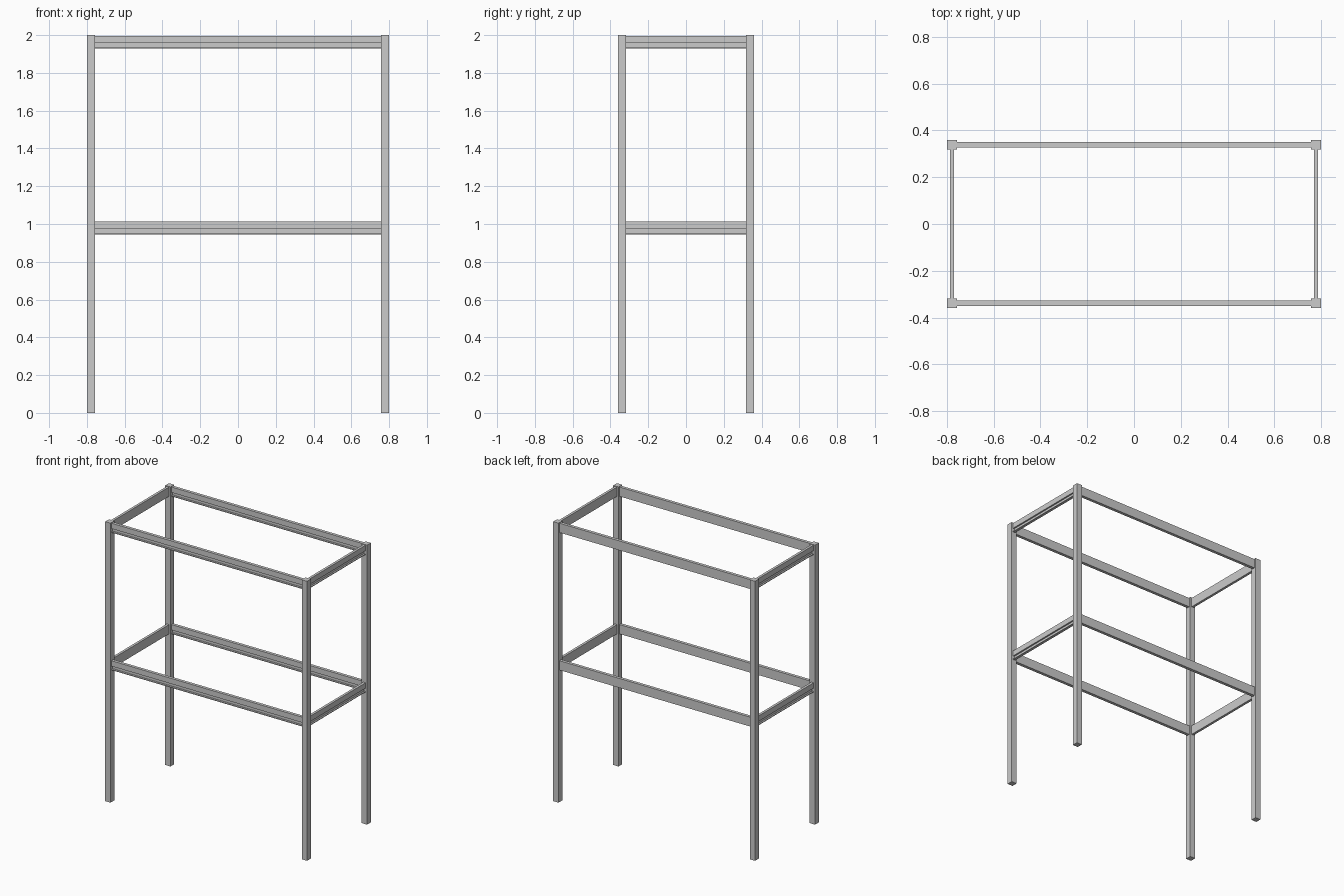
import bpy

if "Cube" in bpy.data.objects:
    bpy.data.objects.remove(bpy.data.objects["Cube"])

PX, PY = 0.778, 0.339      # post centre lines
PW = 0.042                 # post width
RAIL_H = 0.067


def mesh_object(name, verts, faces):
    me = bpy.data.meshes.new(name)
    me.from_pydata(verts, [], faces)
    me.update()
    ob = bpy.data.objects.new(name, me)
    bpy.context.collection.objects.link(ob)
    return ob


def prism(name, profile, a, b, place):
    """Sweep a closed (depth, height) profile from a to b; place maps to xyz."""
    n = len(profile)
    verts = [place(t, d, h) for t in (a, b) for d, h in profile]
    faces = [(i, (i + 1) % n, n + (i + 1) % n, n + i) for i in range(n)]
    faces += [tuple(range(n - 1, -1, -1)), tuple(range(n, 2 * n))]
    ob = mesh_object(name, verts, faces)
    # Make the normals point outward
    import bmesh
    bm = bmesh.new()
    bm.from_mesh(ob.data)
    bmesh.ops.recalc_face_normals(bm, faces=bm.faces)
    bm.to_mesh(ob.data)
    bm.free()
    return ob


def rail_profile(w, depth):
    """Rail section with a groove low on its +depth side."""
    o = w / 2
    return [(-o, 0), (o, 0), (o, 0.005), (o - depth, 0.005),
            (o - depth, 0.028), (o, 0.028), (o, RAIL_H), (-o, RAIL_H)]


# Four corner posts
h = PW / 2
for sx, side in ((-1, "left"), (1, "right")):
    for sy, end in ((-1, "front"), (1, "back")):
        square = [(-h, -h), (h, -h), (h, h), (-h, h)]
        prism(f"{end}_{side}_post", square, 0, 2,
              lambda t, d, e: (sx * PX + d, sy * PY + e, t))

# Two tiers of rails
for tier, z in (("middle", 0.945), ("top", 1.929)):
    # Long rails, groove facing the front on both
    for sy, end in ((-1, "front"), (1, "back")):
        prism(f"{tier}_{end}_rail", rail_profile(0.022, 0.014), -PX + h, PX - h,
              lambda t, d, e: (t, sy * PY - d, z + e))
    # Short rails, groove facing outward
    for sx, side in ((-1, "left"), (1, "right")):
        prism(f"{tier}_{side}_rail", rail_profile(0.018, 0.011), -PY + h, PY - h,
              lambda t, d, e: (sx * (PX + d), t, z + e))
